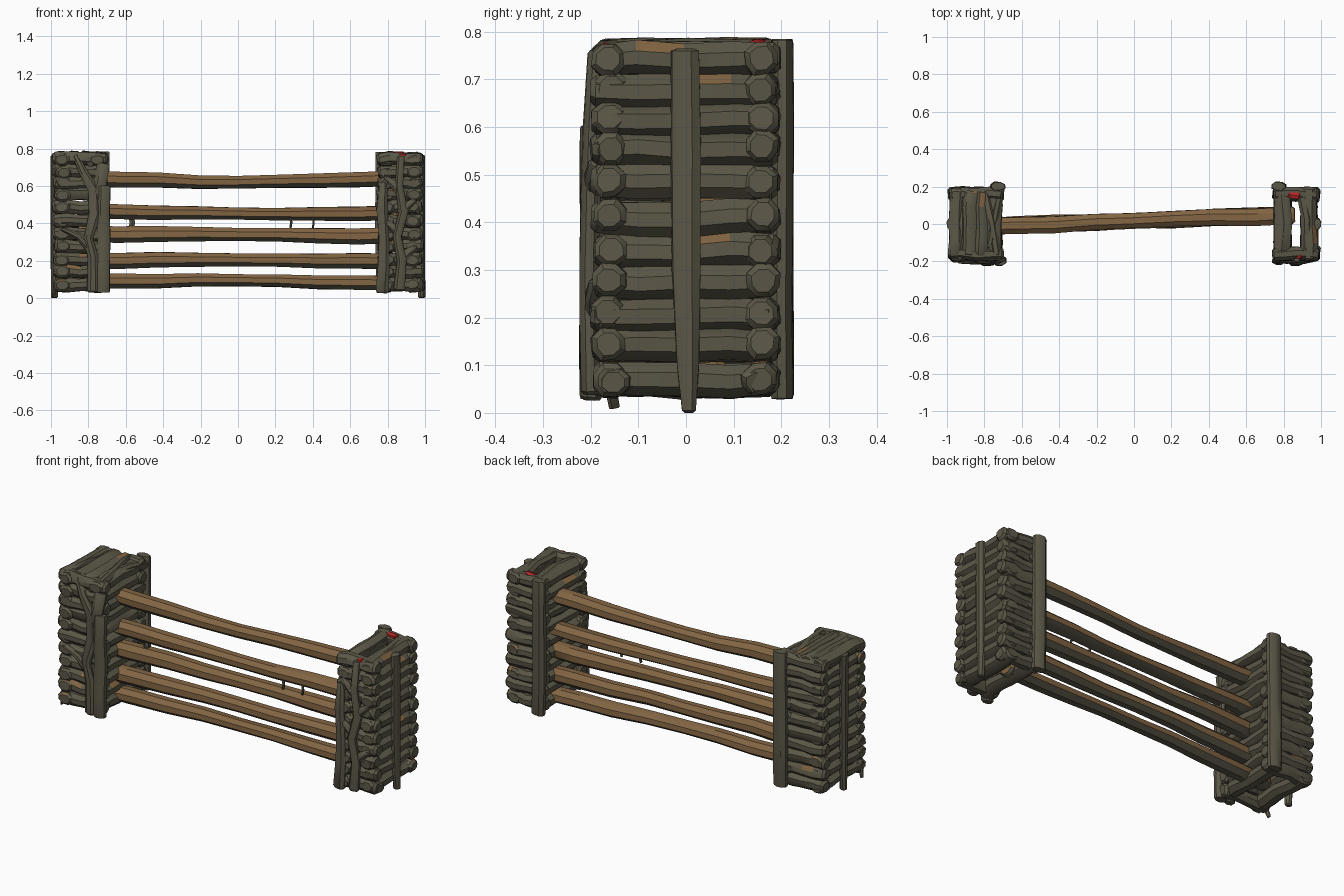
import bpy, bmesh, math, random
from mathutils import Vector

if "Cube" in bpy.data.objects:
    bpy.data.objects.remove(bpy.data.objects["Cube"])

random.seed(4)

def material(name, col):
    m = bpy.data.materials.new(name)
    m.diffuse_color = (*col, 1)
    m.use_nodes = True
    m.node_tree.nodes["Principled BSDF"].inputs["Base Color"].default_value = m.diffuse_color
    return m

BARK = material("dark bark", (0.105, 0.096, 0.064))
WOOD = material("bare brown wood", (0.225, 0.13, 0.056))
RED = material("red cloth", (0.5, 0.02, 0.02))

def log(name, pts, ra, rb, up=(0, 0, 1), sides=8, jit=0.06, cut=0.75, brown=None, patch=0.0):
    """Lumpy log along a path: ra = half width, rb = half size along 'up' (numbers or lists)."""
    pts = [Vector(p) for p in pts]
    n = len(pts)
    ra = ra if isinstance(ra, (list, tuple)) else [ra] * n
    rb = rb if isinstance(rb, (list, tuple)) else [rb] * n
    # bevelled ends: a smaller ring at each tip
    d0, d1 = (pts[1] - pts[0]).normalized(), (pts[-1] - pts[-2]).normalized()
    e = 0.35 * min(ra[0], rb[0])
    rings = [(pts[0], ra[0] * cut, rb[0] * cut), (pts[0] + d0 * e, ra[0], rb[0])]
    rings += [(pts[i], ra[i], rb[i]) for i in range(1, n - 1)]
    rings += [(pts[-1] - d1 * e, ra[-1], rb[-1]), (pts[-1], ra[-1] * cut, rb[-1] * cut)]
    bm = bmesh.new()
    loops = []
    wob = [1 + random.uniform(-jit, jit) for _ in range(sides)]
    for i, (c, a, b) in enumerate(rings):
        d = (rings[min(i + 1, len(rings) - 1)][0] - rings[max(i - 1, 0)][0]).normalized()
        s = d.cross(Vector(up)).normalized()
        u = s.cross(d).normalized()
        ring = []
        for k in range(sides):
            t = 2 * math.pi * (k + 0.5) / sides
            f = wob[k] * (1 + random.uniform(-jit, jit) * 0.6) * 1.04
            ring.append(bm.verts.new(c + s * a * f * math.cos(t) + u * b * f * math.sin(t)))
        loops.append(ring)
    for r0, r1 in zip(loops, loops[1:]):
        for k in range(sides):
            j = (k + 1) % sides
            bm.faces.new((r0[k], r0[j], r1[j], r1[k]))
    bm.faces.new(loops[0][::-1])
    bm.faces.new(loops[-1])
    bmesh.ops.recalc_face_normals(bm, faces=bm.faces)
    bm.normal_update()
    for f in bm.faces:
        if brown is not None and f.normal.z > brown:
            f.material_index = 1
        elif patch and f.normal.z > 0.5 and random.random() < patch:
            f.material_index = 1
    me = bpy.data.meshes.new(name)
    bm.to_mesh(me)
    bm.free()
    me.materials.append(BARK)
    me.materials.append(WOOD)
    ob = bpy.data.objects.new(name, me)
    bpy.context.collection.objects.link(ob)
    return ob

def wiggle(p0, p1, n=5, amt=0.006):
    p0, p1 = Vector(p0), Vector(p1)
    r = lambda: random.uniform(-amt, amt)
    return [p0.lerp(p1, i / (n - 1)) + Vector((r(), r(), r())) for i in range(n)]

HEIGHTS = [0.07, 0.14, 0.205, 0.275, 0.34, 0.41, 0.485, 0.555, 0.615, 0.675, 0.742]

def crib(side, x_in, x_out):
    """Square stack of logs; x_in faces the rails, x_out is the outer end."""
    s = 1 if x_out > 0 else -1
    for z in HEIGHTS:
        h = 0.037
        # logs along the depth, on the outer and inner faces
        for x, nm in ((x_out - s * 0.063, "outer"), (x_in + s * 0.06, "inner")):
            log(f"{side}_{nm}_log", wiggle((x, -0.197, z), (x, 0.192, z)), 0.045,
                [h * 0.9, h, h, h, h * 0.9], patch=0.04, cut=0.7)
        # logs along the width, on the front and back faces
        for y, nm in ((-0.16, "front"), (0.16, "back")):
            log(f"{side}_{nm}_log", wiggle((x_in + s * 0.012, y, z), (x_out - s * 0.012, y, z + 0.004)),
                0.036, [h * 0.95, h, h * 0.9, h, h * 0.95], patch=0.02, cut=0.7)
    # pointed stake on the outer face
    x = x_out - s * 0.018
    log(f"{side}_outer_stake", [(x, 0.006, 0.0), (x, 0.004, 0.1), (x, 0, 0.3), (x, 0, 0.55), (x, -0.002, 0.765)],
        [0.015, 0.024, 0.03, 0.032, 0.03], 0.019, up=(1, 0, 0), cut=0.6)
    # squared post on the back near the rails
    xb = x_in + s * 0.04
    log(f"{side}_back_post", wiggle((xb, 0.203, 0.03), (xb, 0.203, 0.782), 5, 0.003),
        0.04, 0.024, up=(0, 1, 0), cut=0.92)
    # loose stubs at the foot
    for y in (-0.14, 0.14):
        log(f"{side}_foot_stub", wiggle((x_out - s * 0.1, y, 0.075), (x_out - s * 0.012, y * 1.05, 0.068), 3),
            0.035, 0.028)

crib("left", -0.69, -1.0)
crib("right", 0.735, 1.0)

# front posts and crooked branches of the left stack
log("left_front_post", wiggle((-0.722, -0.198, 0.03), (-0.718, -0.195, 0.6), 5, 0.004),
    0.037, 0.026, up=(0, 1, 0), cut=0.9)
log("left_front_branch", [(-0.775, -0.2, 0.03), (-0.775, -0.203, 0.22), (-0.80, -0.203, 0.32),
    (-0.765, -0.2, 0.45), (-0.77, -0.195, 0.58), (-0.83, -0.19, 0.68), (-0.87, -0.175, 0.765)],
    [0.032, 0.03, 0.026, 0.034, 0.034, 0.024, 0.018], 0.022, up=(0, 1, 0))
log("left_front_branch_fork", [(-0.765, -0.195, 0.52), (-0.74, -0.195, 0.6), (-0.72, -0.185, 0.72)],
    [0.03, 0.034, 0.036], 0.022, up=(0, 1, 0))
log("left_front_twig", [(-0.78, -0.2, 0.25), (-0.85, -0.2, 0.33), (-0.94, -0.195, 0.37)],
    [0.024, 0.02, 0.012], 0.016, up=(0, 1, 0))

# twisted branch on the right stack's front, with side knots
log("right_front_branch", [(0.86, -0.2, 0.04), (0.875, -0.203, 0.2), (0.85, -0.203, 0.33),
    (0.885, -0.2, 0.46), (0.86, -0.195, 0.6), (0.87, -0.185, 0.76)],
    [0.03, 0.026, 0.024, 0.026, 0.022, 0.02], 0.021, up=(0, 1, 0))
log("right_front_post", wiggle((0.775, -0.198, 0.03), (0.775, -0.185, 0.62), 5, 0.006),
    [0.034, 0.03, 0.026, 0.03, 0.02], 0.022, up=(0, 1, 0))
for z0, dx in ((0.2, 0.09), (0.34, -0.09), (0.45, 0.085), (0.57, -0.08)):
    log("right_front_twig", [(0.865, -0.195, z0), (0.865 + dx * 0.5, -0.197, z0 + 0.045), (0.865 + dx, -0.188, z0 + 0.075)],
        [0.024, 0.022, 0.014], 0.016, up=(0, 1, 0))

# logs covering the top of the left stack
for x, a in ((-0.955, 0.038), (-0.885, 0.042), (-0.82, 0.034)):
    log("left_top_log", wiggle((x, -0.17, 0.757), (x + 0.01, 0.18, 0.757), 5, 0.004), a, 0.028, patch=0.05)
log("left_top_diagonal_log", [(-0.735, -0.17, 0.75), (-0.76, 0, 0.758), (-0.80, 0.17, 0.755)], 0.028, 0.028)
log("left_top_branch", [(-0.79, -0.19, 0.72), (-0.765, -0.08, 0.76), (-0.735, 0.08, 0.755), (-0.71, 0.2, 0.74)], 0.022, 0.024)

# bent pieces around the opening of the right stack
log("right_top_branch", [(0.80, -0.15, 0.755), (0.815, 0.0, 0.765), (0.80, 0.16, 0.76)], 0.032, 0.024)
log("right_top_arch", [(0.92, -0.15, 0.75), (0.925, 0.02, 0.755), (0.90, 0.15, 0.75)], 0.03, 0.026)

# leaning stakes on the left end and one loose foot log
log("left_leaning_stake", [(-0.99, -0.15, 0.01), (-0.975, -0.16, 0.06), (-0.955, -0.17, 0.11)], [0.006, 0.014, 0.018], 0.012, up=(0, 1, 0))

# five rails: left, middle and right heights, half thickness
RAILS = [(0.087, 0.098, 0.078, 0.040), (0.205, 0.2, 0.2, 0.043), (0.347, 0.335, 0.335, 0.044),
         (0.462, 0.447, 0.452, 0.040), (0.645, 0.617, 0.642, 0.042)]
for zl, zm, zr, h in RAILS:
    pts = []
    for i in range(9):
        t = i / 8
        z = (zl + (zm - zl) * t * 2) if t < 0.5 else (zm + (zr - zm) * (t * 2 - 1))
        pts.append((-0.86 + 1.72 * t, -0.017 + 0.065 * t + random.uniform(-0.006, 0.006),
                    z + random.uniform(-0.005, 0.005)))
    hs = [h * k for k in (1, 1.04, 1.0, 0.9, 0.84, 0.86, 0.95, 1, 1)]
    log("rail", pts, [0.046 * k for k in (1, 1, 1, 0.95, 0.9, 0.92, 1, 1.05, 1.05)], hs, jit=0.04, brown=-0.2)

# twig stubs under the second rail
for x, r in ((-0.57, 0.016), (0.28, 0.007), (0.4, 0.006)):
    log("rail_stub", [(x, 0.0, 0.375), (x + 0.005, 0.0, 0.405), (x, 0.0, 0.43)], r, r, up=(0, 1, 0), sides=6)

# red scraps tied on the right stack
for a, b in (((0.825, 0.158, 0.772), (0.885, 0.148, 0.772)), ((0.86, -0.165, 0.757), (0.9, -0.168, 0.768))):
    ob = log("red_scrap", wiggle(a, b, 3, 0.002), 0.019, 0.012, sides=6)
    ob.data.materials.clear()
    ob.data.materials.append(RED)

# smooth shading with crisp edges
bpy.ops.object.select_all(action='SELECT')
bpy.context.view_layer.objects.active = bpy.context.scene.objects[0]
bpy.ops.object.shade_smooth_by_angle(angle=math.radians(35))
